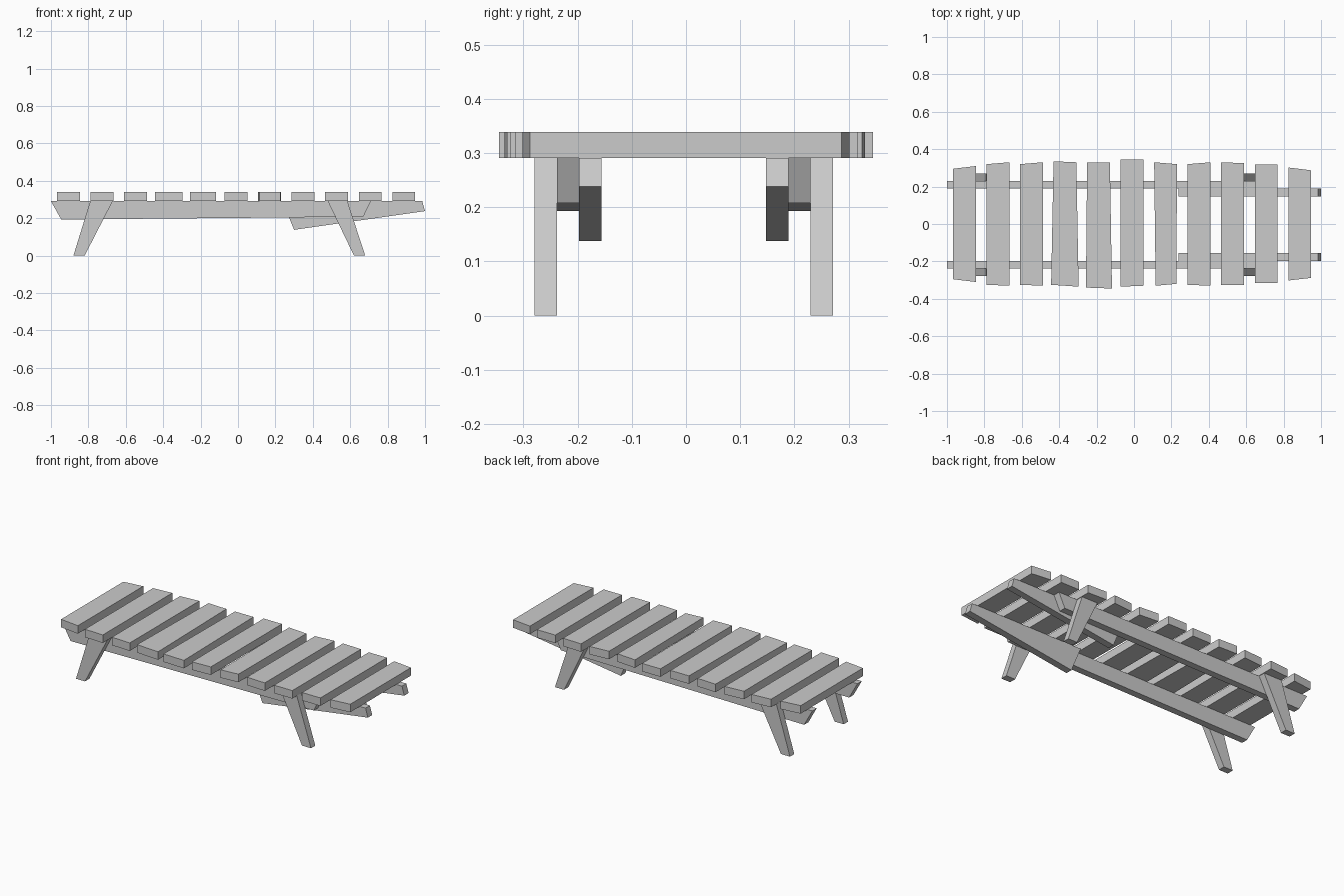
import bpy
import bmesh

cube = bpy.data.objects.get("Cube")
if cube:
    bpy.data.objects.remove(cube, do_unlink=True)

# One plain grey for the whole lounger
grey = bpy.data.materials.new("plain grey")
grey.use_nodes = True
grey.diffuse_color = (0.6, 0.6, 0.6, 1)
grey.node_tree.nodes["Principled BSDF"].inputs["Base Color"].default_value = grey.diffuse_color


def prism(name, outline, offset):
    """Flat-shaded solid: outline points moved along the offset vector."""
    bm = bmesh.new()
    face = bm.faces.new([bm.verts.new(p) for p in outline])
    new = bmesh.ops.extrude_face_region(bm, geom=[face])["geom"]
    bmesh.ops.translate(bm, vec=offset, verts=[v for v in new if isinstance(v, bmesh.types.BMVert)])
    bmesh.ops.recalc_face_normals(bm, faces=bm.faces)
    mesh = bpy.data.meshes.new(name)
    bm.to_mesh(mesh)
    bm.free()
    mesh.materials.append(grey)
    obj = bpy.data.objects.new(name, mesh)
    bpy.context.collection.objects.link(obj)
    return obj


SLAT_BOTTOM, SLAT_HEIGHT = 0.291, 0.048
BOARD = 0.041      # thickness of rails and legs
MID = -0.004       # centre line of the frame

# Frame profiles (x, z) and distance of their inner face from the centre line
T = SLAT_BOTTOM
profiles = {
    "main_rail": (0.193, [(-1, T), (-0.945, 0.193), (0.67, 0.208), (0.71, T)]),
    "headrest_rail": (0.152, [(0.237, T), (0.3, 0.138), (1, 0.238), (0.985, T)]),
    "foot_leg": (0.234, [(-0.79, T), (-0.88, 0), (-0.82, 0), (-0.67, T)]),
    "head_leg": (0.234, [(0.48, T), (0.62, 0), (0.68, 0), (0.585, T)]),
}
for name, (inner, shape) in profiles.items():
    for side, sign in (("right", -1), ("left", 1)):
        outline = [(x, MID + sign * inner, z) for x, z in shape]
        prism(f"{name}_{side}", outline, (0, sign * BOARD, 0))

# Slats: back edge y at both corners, front edge y at both corners
slat_ends = [
    (0.295, 0.31, -0.295, -0.31),
    (0.32, 0.33, -0.325, -0.33),
    (0.32, 0.33, -0.325, -0.33),
    (0.335, 0.33, -0.325, -0.335),
    (0.33, 0.33, -0.34, -0.345),
    (0.345, 0.345, -0.335, -0.33),
    (0.33, 0.32, -0.33, -0.32),
    (0.32, 0.33, -0.325, -0.33),
    (0.33, 0.325, -0.325, -0.325),
    (0.317, 0.317, -0.315, -0.315),
    (0.302, 0.287, -0.302, -0.288),
]
# Slats that widen or narrow towards the front: shift of left and right corner
flare = {3: (-0.013, 0.012), 4: (-0.006, 0.011), 6: (0.008, -0.003)}
for i, (back_l, back_r, front_l, front_r) in enumerate(slat_ends):
    x0 = -0.968 + 0.1793 * i
    x1 = x0 + 0.122
    dl, dr = flare.get(i, (0, 0))
    outline = [(x0, back_l, T), (x1, back_r, T), (x1 + dr, front_r, T), (x0 + dl, front_l, T)]
    prism(f"slat_{i + 1}", outline, (0, 0, SLAT_HEIGHT))
